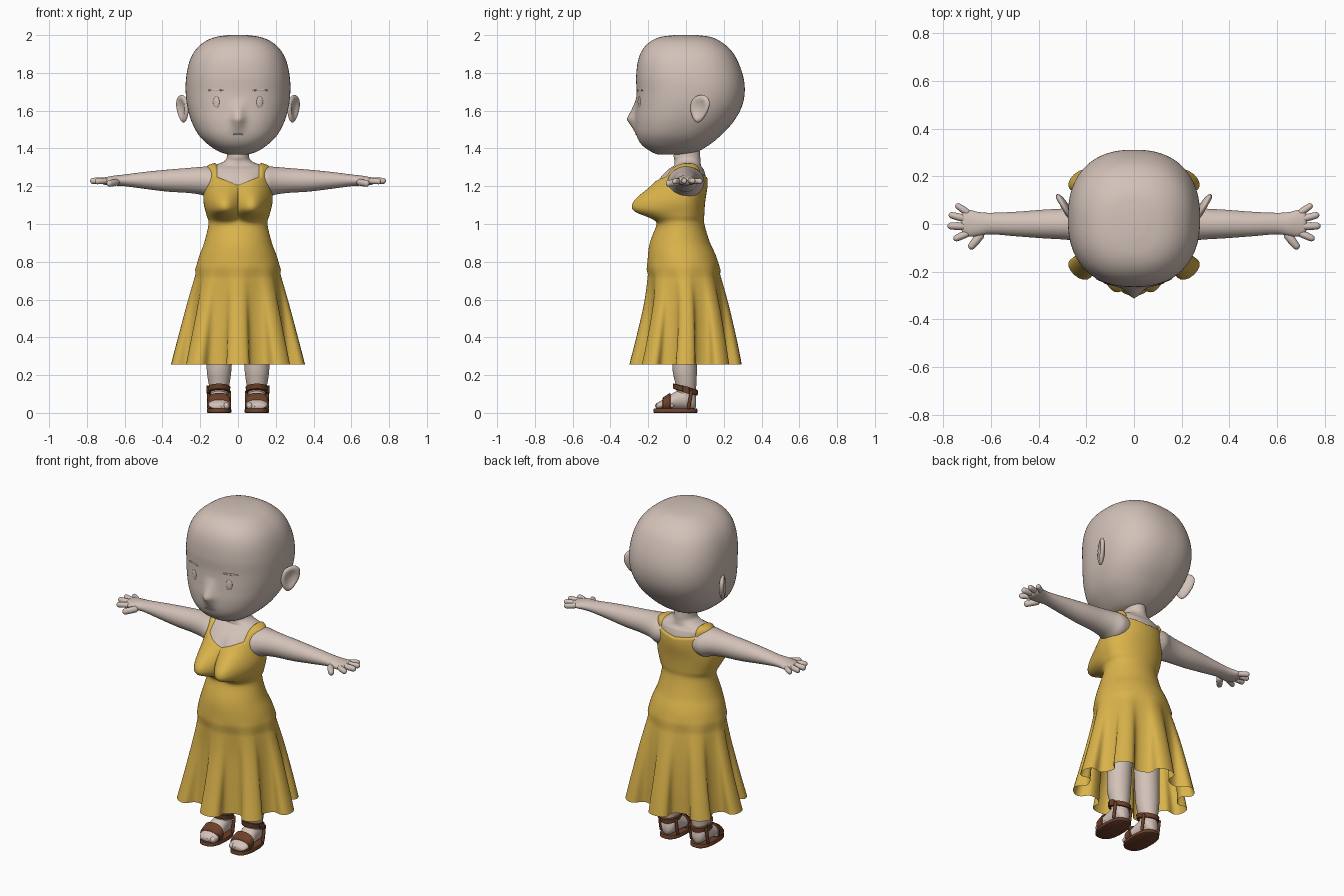
import bpy, bmesh, math
from mathutils import Vector, Matrix
from mathutils.bvhtree import BVHTree

if "Cube" in bpy.data.objects:
    bpy.data.objects.remove(bpy.data.objects["Cube"])


def material(name, rgb):
    m = bpy.data.materials.new(name)
    m.diffuse_color = (*rgb, 1)
    m.use_nodes = True
    m.node_tree.nodes["Principled BSDF"].inputs["Base Color"].default_value = m.diffuse_color
    return m


SKIN = material("skin", (0.65, 0.54, 0.48))
YELLOW = material("yellow cloth", (0.70, 0.45, 0.07))
BROWN = material("brown leather", (0.15, 0.05, 0.022))


def finish(name, bm, mat, angle=50):
    me = bpy.data.meshes.new(name)
    bm.to_mesh(me)
    me.materials.append(mat)
    me.shade_smooth()
    me.set_sharp_from_angle(angle=math.radians(angle))
    ob = bpy.data.objects.new(name, me)
    bpy.context.collection.objects.link(ob)
    return ob


def spline(secs, steps):
    """Smooth in-between sections through the given ones."""
    out = []
    for i in range(len(secs) - 1):
        p0, p1, p2, p3 = (secs[max(i - 1, 0)], secs[i], secs[i + 1], secs[min(i + 2, len(secs) - 1)])
        for k in range(steps):
            t = k / steps
            out.append([0.5 * (2 * b + (c - a) * t + (2 * a - 5 * b + 4 * c - d) * t * t
                               + (3 * b - a - 3 * c + d) * t ** 3) for a, b, c, d in zip(p0, p1, p2, p3)])
    return out + [list(secs[-1])]


def loft(secs, axis="z", n=32, steps=4, power=2.0, deform=None):
    """Closed tube; each section is (position, centre, half width, low, high)."""
    bm = bmesh.new()
    rings = []
    for t, c, r, lo, hi in (spline(secs, steps) if steps > 1 else secs):
        ring = []
        for i in range(n):
            th = 2 * math.pi * i / n
            ca, sa = math.cos(th), math.sin(th)
            a = c + r * math.copysign(abs(ca) ** (2 / power), ca)
            b = (lo + hi) / 2 + (hi - lo) / 2 * math.copysign(abs(sa) ** (2 / power), sa)
            p = Vector({"x": (t, a, b), "y": (a, t, b), "z": (a, b, t)}[axis])
            ring.append(bm.verts.new(deform(p, th) if deform else p))
        rings.append(ring)
    for A, B in zip(rings, rings[1:]):
        for i in range(n):
            bm.faces.new((A[i], A[(i + 1) % n], B[(i + 1) % n], B[i]))
    bm.faces.new(rings[0])
    bm.faces.new(rings[-1])
    bmesh.ops.recalc_face_normals(bm, faces=bm.faces)
    bm.normal_update()
    return bm


def ball(name, loc, size, mat, shape=None, rot=None):
    bm = bmesh.new()
    bmesh.ops.create_uvsphere(bm, u_segments=24, v_segments=16, radius=1)
    for v in bm.verts:
        p = shape(v.co.copy()) if shape else v.co
        p = Vector(p) * Vector(size)
        v.co = Vector(loc) + (rot @ p if rot else p)
    bmesh.ops.recalc_face_normals(bm, faces=bm.faces)
    return finish(name, bm, mat, 180)


def capsule(name, a, b, r, mat):
    """Finger-like rounded rod from a to b."""
    a, b = Vector(a), Vector(b)
    d = b - a
    half = d.length / 2 / r
    rot = d.to_track_quat("Z", "Y").to_matrix()
    ball(name, (a + b) / 2, (r, r, r), mat,
         lambda p: (p.x * (1 - 0.12 * (p.z > 0)), p.y, p.z + math.copysign(max(half - 1, 0), p.z) * (abs(p.z) > 0.01)), rot)


# Head with a small pointed nose
def nose(p, th):
    if p.y < -0.1:
        z = p.z
        k = (1.67 - z) / 0.115 if z > 1.555 else (z - 1.47) / 0.085
        k = min(max(k, 0), 1)
        p.y -= 0.045 * k * k ** 0.3 * math.exp(-(p.x / 0.033) ** 2)
    return p


HEAD = [(1.368, .05, -.15, .0), (1.383, .10, -.185, .06), (1.42, .157, -.235, .125), (1.47, .207, -.262, .185),
        (1.54, .245, -.27, .25), (1.62, .268, -.266, .295), (1.70, .277, -.262, .311), (1.78, .274, -.264, .303),
        (1.86, .257, -.255, .275), (1.92, .226, -.232, .238), (1.965, .177, -.19, .185), (1.99, .118, -.135, .13),
        (2.0, .05, -.06, .06)]
hb = loft([(z, 0, r, f, b) for z, r, f, b in HEAD], n=144, steps=7, power=2.35, deform=nose)
tree = BVHTree.FromBMesh(hb)
finish("head", hb, SKIN, 180)


def on_face(x, z):
    return tree.ray_cast(Vector((x, -1, z)), Vector((0, 1, 0)))[0]


ball("mouth", on_face(0, 1.475), (.035, .004, .004), SKIN)
for s in (1, -1):
    ball("eye", on_face(s * .115, 1.645), (.018, .005, .03), SKIN, rot=Matrix.Rotation(s * .35, 3, "Z"))
    ball("brow", on_face(s * .12, 1.708), (.045, .004, .005), SKIN, rot=Matrix.Rotation(s * .35, 3, "Z"))

    # Cupped ears flaring backwards
    def ear(p):
        d = max(0, 1 - (p.y ** 2 + p.z ** 2) / 0.6)
        x = p.x - (1.0 * d if p.x > 0 else 0)
        return (x * s, p.y * (1 + .3 * p.z) + .2 * p.z, p.z)
    ball("ear", (s * .293, .072, 1.61), (.02, .055, .073), SKIN, ear, Matrix.Rotation(-s * .52, 3, "Z"))


# Torso shape shared by the skin and the dress: bust bump and skirt flutes
def figure(p, th):
    if 0.9 < p.z < 1.36 and p.y < 0:
        d = p.z - 1.085
        gz = math.exp(-(d / (.05 if d < 0 else .11)) ** 2)
        front = max(-math.sin(th), 0) ** 0.5
        p.y -= .172 * gz * front * math.exp(-((abs(p.x) - .085) / .098) ** 2)
    if p.z < 0.8:
        k = ((0.8 - p.z) / 0.54) ** 1.2
        out = Vector((math.cos(th), math.sin(th), 0))
        side = Vector((-out.y, out.x, 0))
        p += out * (.045 * k * math.cos(8 * th)) + side * (.018 * k * math.sin(16 * th))
    return p


FIGURE = [(.255, .31, -.255, .25), (.40, .286, -.232, .235), (.60, .25, -.205, .205), (.80, .205, -.195, .16),
          (.90, .17, -.182, .118), (1.0, .147, -.142, .088), (1.05, .158, -.125, .088), (1.12, .174, -.13, .093),
          (1.2, .169, -.13, .105), (1.25, .165, -.12, .104), (1.285, .164, -.095, .095), (1.30, .158, -.075, .085),
          (1.309, .14, -.062, .08), (1.318, .105, -.06, .078), (1.335, .07, -.06, .076), (1.36, .058, -.065, .075),
          (1.42, .056, -.06, .07)]
FIGURE = [(z, 0, r, f, b) for z, r, f, b in FIGURE]
finish("torso_and_neck", loft(FIGURE[5:], n=128, steps=8, deform=figure), SKIN, 180)


# Dress: lies just over the skin, sinking below it past the neckline
def cover(p):
    line = 1.205 + .4 * abs(p.x) if p.y < 0.01 else 1.25 + .15 * abs(p.x)
    return max(line - p.z, abs(p.x) - .112)


db = loft(FIGURE, n=160, steps=8, deform=figure)
shade = {v: cover(v.co) for v in db.verts}
gone = [f for f in db.faces if len(f.verts) > 4 or all(shade[v] < -.025 for v in f.verts)]
for v in db.verts:
    if v.co.z > 0.75:
        v.co += v.normal * min(max(shade[v], -.012), .009)
bmesh.ops.delete(db, geom=gone, context="FACES")
finish("dress", db, YELLOW, 180)

ARM = [(.10, 0, .09, 1.15, 1.295), (.15, 0, .097, 1.14, 1.304), (.20, 0, .08, 1.156, 1.302), (.27, 0, .067, 1.165, 1.296),
       (.38, 0, .06, 1.172, 1.287), (.50, 0, .051, 1.187, 1.275), (.60, .002, .045, 1.2, 1.262),
       (.65, 0, .05, 1.203, 1.257), (.69, .003, .056, 1.206, 1.25), (.715, .006, .05, 1.21, 1.245),
       (.725, .008, .03, 1.22, 1.237)]
LEG = [(.07, .1, .045, -.045, .052), (.12, .1, .048, -.05, .053), (.17, .1, .058, -.06, .056), (.24, .1, .066, -.072, .058),
       (.4, .095, .07, -.075, .062), (.6, .09, .08, -.09, .08), (.8, .085, .08, -.1, .08)]
FOOT = [(-.158, .1, .03, .02, .045), (-.148, .1, .048, .018, .055), (-.12, .1, .058, .018, .072),
        (-.08, .1, .055, .018, .098), (-.04, .1, .05, .018, .12), (0, .1, .047, .018, .135),
        (.035, .1, .04, .018, .12), (.053, .1, .018, .03, .08)]

for s in (1, -1):
    def flip(p, th=0):
        return Vector((p[0] * s, p[1], p[2]))

    # Arm, hand and spread fingers
    finish("arm", loft(ARM, "x", 40, 5, deform=flip), SKIN, 180)
    for base, tip, r in (((.69, -.035, 1.228), (.757, -.065, 1.225), .0155),
                         ((.70, -.01, 1.23), (.783, -.008, 1.228), .0165),
                         ((.70, .02, 1.23), (.777, .04, 1.228), .0155),
                         ((.69, .042, 1.228), (.748, .082, 1.226), .0145),
                         ((.635, -.035, 1.222), (.69, -.104, 1.213), .018)):
        capsule("finger", flip(base), flip(tip), r, SKIN)

    # Leg, foot and toes
    finish("leg", loft(LEG, "z", 32, 5, deform=flip), SKIN, 180)
    finish("foot", loft(FOOT, "y", 32, 4, deform=flip), SKIN, 180)
    for i in range(5):
        r = .018 - .0015 * i
        y = -.145 + .004 * i * i * .5
        x = .062 + .02 * i
        capsule("toe", flip((x, y + .05, .04)), flip((x, y - .018, .036)), r, SKIN)

    # Sandal sole, toe strap, sloping ankle strap and buckle
    sole = [(0, .1, .06, -.168, .056), (.003, .1, .065, -.173, .06), (.018, .1, .065, -.173, .06),
            (.022, .1, .062, -.17, .057)]
    finish("sandal_sole", loft(sole, "z", 40, 1, 2.5, flip), BROWN)
    toe_strap = [(-.124, .1, .058, .008, .075), (-.122, .1, .064, .006, .082), (-.084, .1, .064, .006, .106),
                 (-.082, .1, .056, .008, .098)]
    finish("toe_strap", loft(toe_strap, "y", 40, 1, 2.3, flip), BROWN)

    def slope(p, th=0):
        return flip((p.x, p.y, p.z - .27 * p.y))
    ankle = [(.108, .1, .05, -.06, .056), (.11, .1, .057, -.068, .062), (.136, .1, .06, -.07, .063),
             (.138, .1, .052, -.062, .057)]
    finish("ankle_strap", loft(ankle, "z", 40, 1, 2, slope), BROWN)
    buckle = [(.105, .158, .008, -.018, .018), (.141, .158, .008, -.018, .018)]
    finish("buckle", loft(buckle, "z", 16, 1, 5, slope), BROWN)
    # Heel straps running from the ankle strap down to the sole
    for x in (.045, .155):
        a, b = flip((x, .012, .02)), flip((x, .03, .12))
        capsule("heel_strap", a, b, .009, BROWN)
